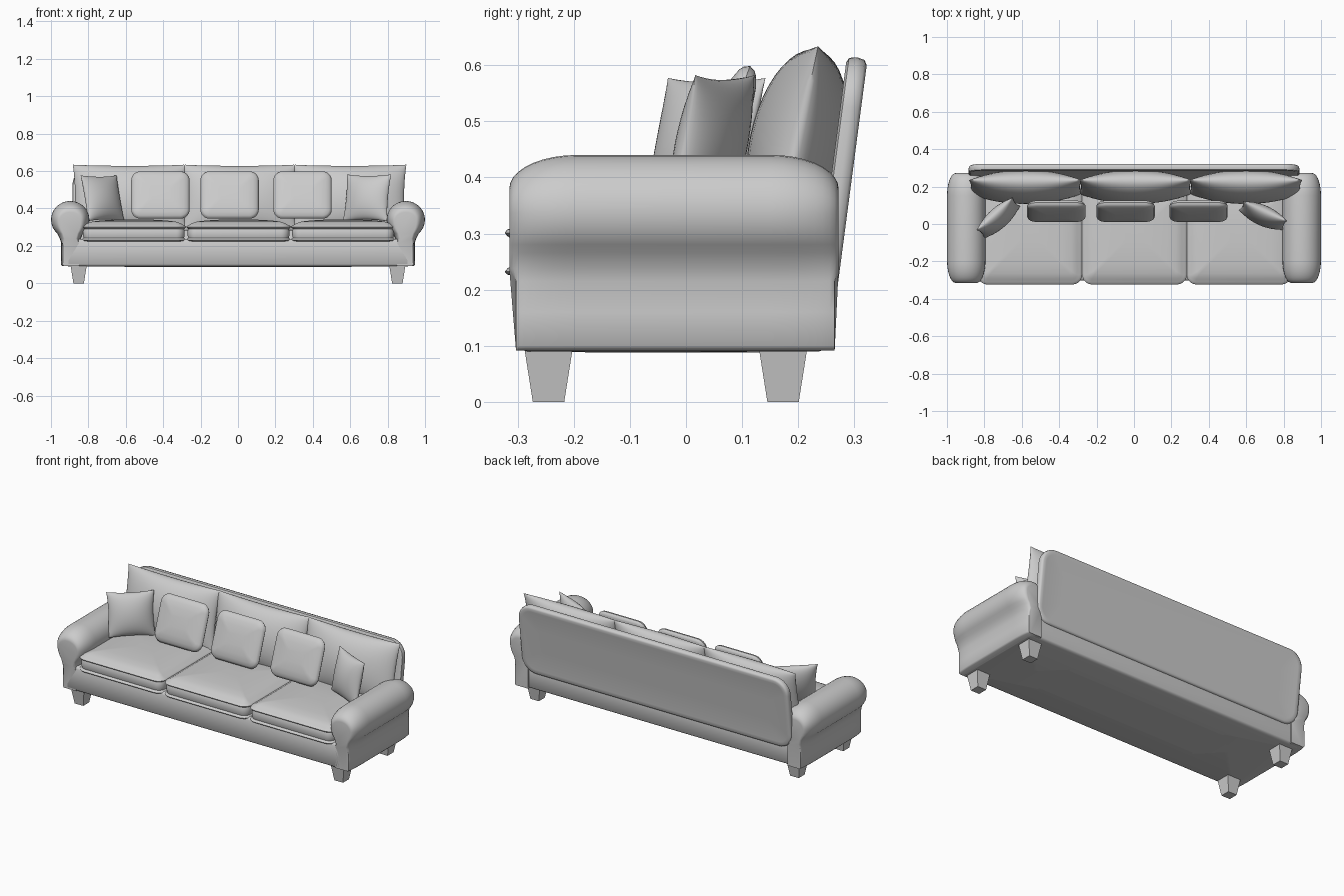
import bpy, bmesh
from math import sin, cos, pi, radians
from mathutils import Matrix, Vector

cube = bpy.data.objects.get("Cube")
if cube:
    bpy.data.objects.remove(cube, do_unlink=True)

fabric = bpy.data.materials.new("grey_fabric")
fabric.use_nodes = True
GREY = (0.6, 0.6, 0.6, 1)
fabric.diffuse_color = GREY
fabric.node_tree.nodes["Principled BSDF"].inputs["Base Color"].default_value = GREY


def finish(name, bm, matrix=Matrix(), smooth=True):
    """Turn a bmesh into a shaded, coloured object."""
    bmesh.ops.transform(bm, matrix=matrix, verts=bm.verts)
    bmesh.ops.recalc_face_normals(bm, faces=bm.faces)
    mesh = bpy.data.meshes.new(name)
    bm.to_mesh(mesh)
    bm.free()
    mesh.materials.append(fabric)
    obj = bpy.data.objects.new(name, mesh)
    bpy.context.collection.objects.link(obj)
    if smooth:
        bpy.ops.object.select_all(action="DESELECT")
        obj.select_set(True)
        bpy.context.view_layer.objects.active = obj
        bpy.ops.object.shade_smooth_by_angle(angle=radians(50))
    return obj


def loft(rings):
    """Skin a list of equal-length point rings and cap both ends."""
    bm = bmesh.new()
    loops = [[bm.verts.new(p) for p in ring] for ring in rings]
    for a, b in zip(loops, loops[1:]):
        for i in range(len(a)):
            j = (i + 1) % len(a)
            bm.faces.new((a[i], a[j], b[j], b[i]))
    bm.faces.new(loops[0])
    bm.faces.new(loops[-1])
    return bm


def rounded_slab(name, hw, hd, radius, profile, matrix):
    """Rounded rectangle skinned through (inset, height) profile steps."""
    rings = []
    for inset, z in profile:
        r = max(radius - inset, 0.012)
        ring = []
        for k, (sx, sy) in enumerate(((1, 1), (-1, 1), (-1, -1), (1, -1))):
            for s in range(9):
                a = (k + s / 8) * pi / 2
                ring.append((sx * (hw - inset - r) + r * cos(a),
                             sy * (hd - inset - r) + r * sin(a), z))
        rings.append(ring)
    return finish(name, loft(rings), matrix)


def pillow(name, centre, hw, hh, thick, turn, tilt, pinch, power=(0.6, 0.5)):
    """Stuffed pillow: two bulged grids joined along a pinched seam."""
    bm = bmesh.new()
    for side in (-1, 1):
        grid = bmesh.ops.create_grid(bm, x_segments=22, y_segments=22, size=1)
        for v in grid["verts"]:
            u, w = sin(v.co.x * pi / 2), sin(v.co.y * pi / 2)
            bulge_u, bulge_w = max(1 - u * u, 0), max(1 - w * w, 0)
            v.co = (u * hw * (1 - pinch * bulge_w),
                    side * thick * bulge_u ** power[0] * bulge_w ** power[1],
                    w * hh * (1 - pinch * bulge_u))
    bmesh.ops.remove_doubles(bm, verts=bm.verts, dist=0.0004)
    matrix = (Matrix.Translation(centre) @ Matrix.Rotation(radians(turn), 4, "Z")
              @ Matrix.Rotation(radians(-tilt), 4, "X"))
    return finish(name, bm, matrix)


def standing(centre, tilt):
    """Stand a slab upright, leaning back by tilt degrees."""
    return Matrix.Translation(centre) @ Matrix.Rotation(radians(90 - tilt), 4, "X")


# Base frame
rounded_slab("base_frame", 0.925, 0.28, 0.02,
             [(0.4, 0.088), (0.02, 0.09), (0.006, 0.094), (0, 0.102),
              (0, 0.222), (0.005, 0.232), (0.015, 0.236)],
             Matrix.Translation((0, -0.023, 0)))

# Rolled arms
section = [(0.85, 0.092), (0.94, 0.092), (0.947, 0.1), (0.946, 0.16), (0.945, 0.215), (0.952, 0.238)]
for step in range(25):
    a = radians(-48 + step * 276 / 24)
    section.append((0.897 + 0.1025 * cos(a), 0.34 + 0.1 * sin(a)))
section += [(0.842, 0.238), (0.85, 0.215)]

stations = []
for step in range(10):
    b = step / 9 * pi / 2
    stations.append((0.12 * (1 - cos(b)), 0.06 * (1 - sin(b))))
stations = ([(-0.315 + off, ins) for off, ins in stations]
            + [(0.272 - off, ins) for off, ins in reversed(stations)])

for side, label in ((1, "left"), (-1, "right")):
    rings = []
    for y, inset in stations:
        ring = []
        for x, z in section:
            if z > 0.23:
                d = Vector((x - 0.897, z - 0.34))
                shrink = 1 - inset / 0.1
                px = 0.897 + d.x * (1 - 0.75 * inset / 0.1)
                pz = 0.34 + d.y * (shrink if d.y > 0 else 1)
                ring.append((side * px, y, pz))
            else:
                px = x - 0.25 * inset if x > 0.9 else x
                ring.append((side * px, min(max(y, -0.303), 0.265), z))
        rings.append(ring)
    finish(label + "_arm", loft(rings))

# Seat cushions with piped edges and a domed top
seat_profile = [(0.03, 0.222), (0.008, 0.224), (-0.004, 0.227), (-0.008, 0.232),
                (-0.003, 0.238), (0.004, 0.242), (0, 0.255), (0, 0.28), (0.004, 0.291),
                (-0.003, 0.295), (-0.008, 0.301), (-0.004, 0.307), (0.005, 0.31),
                (0.02, 0.32), (0.05, 0.33), (0.1, 0.336), (0.17, 0.34), (0.22, 0.341)]
for label, x in (("right", -0.557), ("middle", 0.003), ("left", 0.562)):
    rounded_slab(label + "_seat_cushion", 0.272, 0.26, 0.045, seat_profile,
                 Matrix.Translation((x, -0.055, 0)))

# Leaning back panel with a raised rim
panel_profile = [(0.15, -0.017), (0.03, -0.017), (0.012, -0.019), (0.003, -0.014),
                 (0, 0), (0.003, 0.014), (0.012, 0.018), (0.03, 0.016), (0.15, 0.016)]
rounded_slab("back_panel", 0.885, 0.213, 0.09, panel_profile, standing((0, 0.277, 0.403), 7.5))

# Back cushions
for label, x in (("right", -0.58), ("middle", 0.008), ("left", 0.597)):
    pillow(label + "_back_cushion", (x, 0.198, 0.458), 0.303, 0.18, 0.085, 0, 12, 0.04)

# Square throw cushions leaning on the back cushions
half = [(0.002, 0.005), (0.004, 0.01), (0.012, 0.016), (0.03, 0.023),
        (0.06, 0.028), (0.1, 0.031)]
throw_profile = [(i, -z) for i, z in reversed(half)] + [(-0.001, 0)] + half
for label, x in (("right", -0.415), ("middle", -0.045), ("left", 0.345)):
    rounded_slab(label + "_throw_cushion", 0.155, 0.134, 0.05, throw_profile,
                 standing((x, 0.068, 0.472), 20))

# Pointed pillows by the arms
pillow("right_corner_pillow", (-0.725, 0.032, 0.455), 0.13, 0.126, 0.05, 42, 14, 0.07)
pillow("left_corner_pillow", (0.69, 0.045, 0.457), 0.13, 0.128, 0.05, -24, 12, 0.07)

# Tapered legs
for sx, side in ((1, "left"), (-1, "right")):
    for y, end in ((-0.245, "front"), (0.173, "back")):
        rings = [[(sx * 0.852 + h * a, y + h * b, z)
                  for a, b in ((1, 1), (-1, 1), (-1, -1), (1, -1))]
                 for h, z in ((0.028, 0), (0.043, 0.095))]
        finish(end + "_" + side + "_leg", loft(rings), smooth=False)
